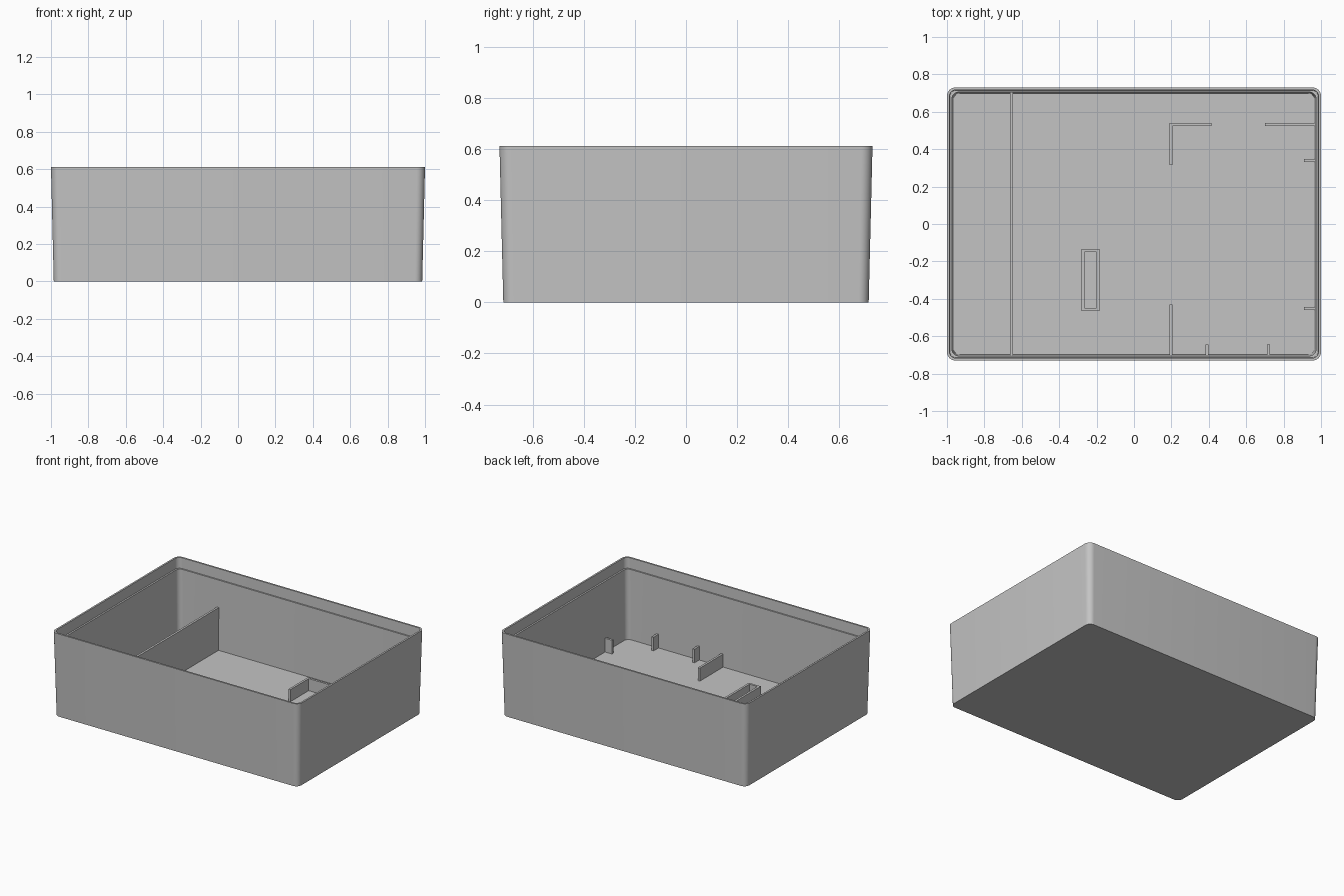
import bpy, bmesh
from math import sin, cos, pi

if "Cube" in bpy.data.objects:
    bpy.data.objects.remove(bpy.data.objects["Cube"], do_unlink=True)

grey = bpy.data.materials.new("plastic grey")
grey.use_nodes = True
colour = (0.55, 0.55, 0.55, 1)
grey.diffuse_color = colour
grey.node_tree.nodes["Principled BSDF"].inputs["Base Color"].default_value = colour

FLOOR = 0.025
THICK = 0.016


def finish(bm, name):
    bmesh.ops.recalc_face_normals(bm, faces=bm.faces)
    mesh = bpy.data.meshes.new(name)
    bm.to_mesh(mesh)
    bm.free()
    obj = bpy.data.objects.new(name, mesh)
    mesh.materials.append(grey)
    bpy.context.collection.objects.link(obj)
    return obj


def rounded_ring(bm, hx, hy, radius, z, steps=8):
    """Closed loop of vertices around a rounded rectangle."""
    verts = []
    for corner, (sx, sy) in enumerate([(1, 1), (-1, 1), (-1, -1), (1, -1)]):
        for i in range(steps + 1):
            a = (corner + i / steps) * pi / 2
            verts.append(bm.verts.new((sx * (hx - radius) + radius * cos(a),
                                       sy * (hy - radius) + radius * sin(a), z)))
    return verts


def wall(name, x0, x1, y0, y1, top):
    """Upright plate standing on the tray floor."""
    bm = bmesh.new()
    bmesh.ops.create_cube(bm, size=1)
    base = FLOOR - 0.005
    for v in bm.verts:
        v.co = (x0 if v.co.x < 0 else x1, y0 if v.co.y < 0 else y1,
                base if v.co.z < 0 else top)
    return finish(bm, name)


def wall_along_x(name, x0, x1, y, top=0.12):
    return wall(name, x0, x1, y - THICK / 2, y + THICK / 2, top)


def wall_along_y(name, x, y0, y1, top=0.12):
    return wall(name, x - THICK / 2, x + THICK / 2, y0, y1, top)


# Tapered tray shell: outside, rim, stepped ledge, inside
bm = bmesh.new()
profile = [
    (0.985, 0.715, 0.04, 0),
    (1.0, 0.73, 0.045, 0.612),
    (0.987, 0.717, 0.035, 0.612),
    (0.985, 0.715, 0.035, 0.535),
    (0.973, 0.705, 0.035, 0.535),
    (0.965, 0.699, 0.035, FLOOR),
]
rings = [rounded_ring(bm, *p) for p in profile]
for a, b in zip(rings, rings[1:]):
    for i in range(len(a)):
        j = (i + 1) % len(a)
        bm.faces.new((a[i], a[j], b[j], b[i]))
bm.faces.new(rings[0])
bm.faces.new(rings[-1])
tray = finish(bm, "tray_shell")
bpy.ops.object.select_all(action='DESELECT')
tray.select_set(True)
bpy.context.view_layer.objects.active = tray
bpy.ops.object.shade_smooth_by_angle()

# Tall divider across the right end
wall_along_y("tall_divider", -0.655, -0.703, 0.703, 0.336)

# Low partitions
wall_along_y("front_partition", 0.197, -0.703, -0.43)
wall_along_y("corner_partition_side", 0.197, 0.315, 0.54, 0.113)
wall_along_x("corner_partition_back", 0.205, 0.415, 0.532, 0.113)
wall_along_x("back_partition", 0.7, 0.97, 0.532)

# Locating ribs on the left and front walls
for i, y in enumerate((0.34, -0.452)):
    wall_along_x(f"left_rib_{i + 1}", 0.91, 0.97, y, 0.125)
for i, x in enumerate((0.39, 0.72)):
    wall_along_y(f"front_rib_{i + 1}", x, -0.703, -0.643, 0.125)

# Small open rectangular holder
for side, x in (("right", -0.272), ("left", -0.192)):
    wall_along_y(f"holder_{side}", x, -0.464, -0.134, 0.1)
for side, y in (("front", -0.456), ("back", -0.142)):
    wall_along_x(f"holder_{side}", -0.264, -0.2, y, 0.1)
